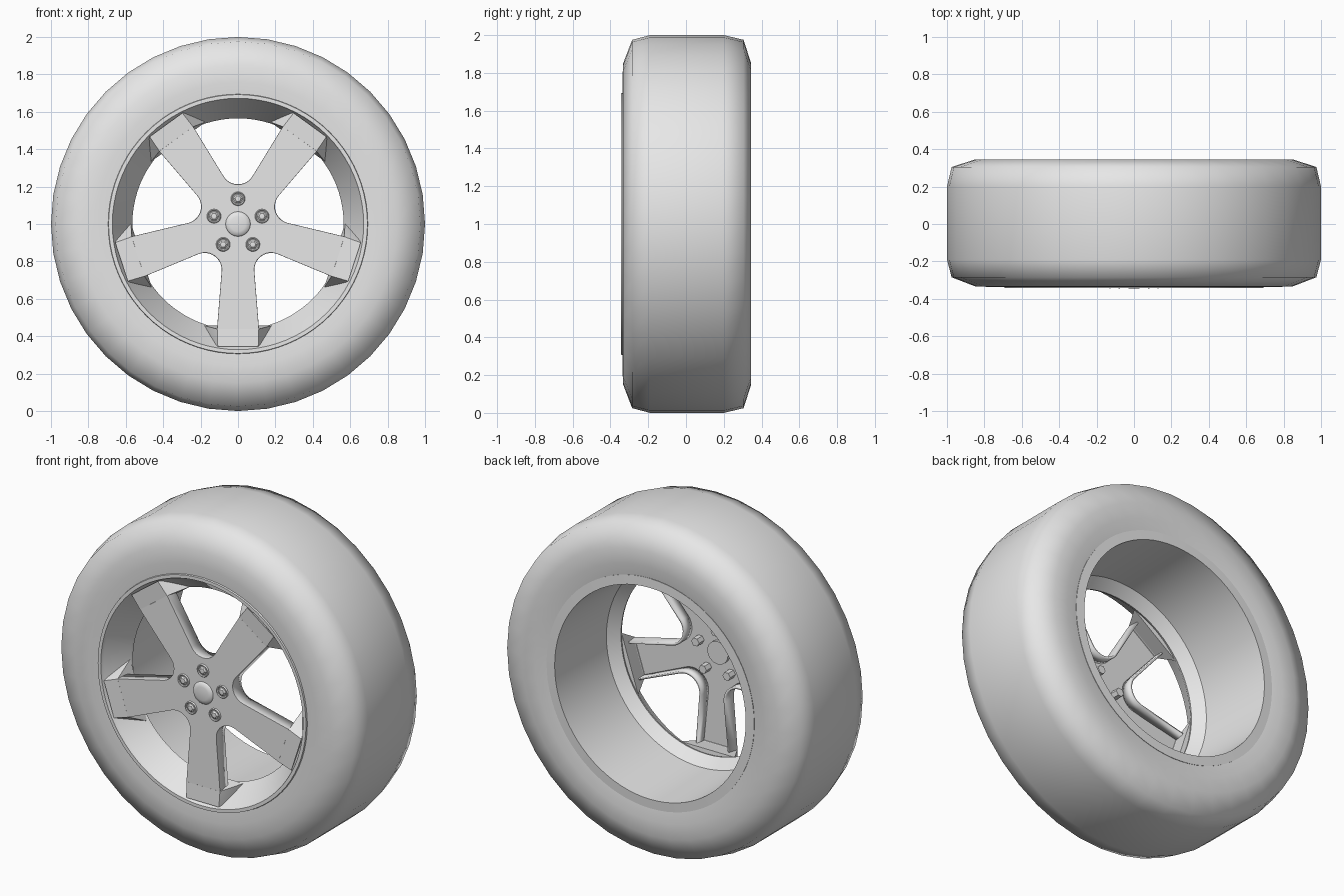
import bpy, bmesh
from math import cos, sin, pi, radians
from mathutils import Vector, Matrix

cube = bpy.data.objects.get("Cube")
if cube:
    bpy.data.objects.remove(cube, do_unlink=True)

grey = bpy.data.materials.new("plain_grey")
grey.use_nodes = True
grey.diffuse_color = (0.8, 0.8, 0.8, 1)
grey.node_tree.nodes["Principled BSDF"].inputs["Base Color"].default_value = (0.8, 0.8, 0.8, 1)

SPOKES = 5
STEP = 2 * pi / SPOKES
FACE_Y = -0.33   # front plane of the spokes


def polar(angle, r, u=0.0, y=0.0):
    """Point at radius r along a direction in the wheel plane, u sideways."""
    return Vector((r * cos(angle) - u * sin(angle), y, r * sin(angle) + u * cos(angle)))


def finish(name, bm, angle=30):
    bmesh.ops.recalc_face_normals(bm, faces=bm.faces)
    mesh = bpy.data.meshes.new(name)
    bm.to_mesh(mesh)
    bm.free()
    mesh.materials.append(grey)
    obj = bpy.data.objects.new(name, mesh)
    obj.location.z = 1
    bpy.context.collection.objects.link(obj)
    bpy.ops.object.select_all(action='DESELECT')
    obj.select_set(True)
    bpy.context.view_layer.objects.active = obj
    bpy.ops.object.shade_smooth_by_angle(angle=radians(angle))
    return obj


def lathe(bm, profile, steps, centre=Vector()):
    """Spin a closed (radius, y) profile around the wheel axis direction."""
    verts = [bm.verts.new(centre + Vector((r, y, 0))) for r, y in profile]
    edges = [bm.edges.new((v, verts[i - 1])) for i, v in enumerate(verts)]
    bmesh.ops.spin(bm, geom=verts + edges, cent=centre, axis=(0, 1, 0),
                   angle=2 * pi, steps=steps)
    bmesh.ops.remove_doubles(bm, verts=bm.verts, dist=1e-5)


# Tyre
bm = bmesh.new()
lathe(bm, [(0.69, -0.333), (0.76, -0.337), (0.85, -0.333), (0.975, -0.285), (1, -0.19),
           (1, 0.2), (0.975, 0.305), (0.85, 0.345), (0.76, 0.345), (0.69, 0.335)], 40)
finish("tyre", bm, 62)

# Rim: front lip, dished cone, rear ledge and deep barrel
bm = bmesh.new()
lathe(bm, [(0.695, -0.33), (0.692, -0.343), (0.672, -0.343), (0.665, -0.325), (0.57, -0.205),
           (0.565, -0.19), (0.62, -0.13), (0.635, 0.34), (0.69, 0.338), (0.685, 0.3),
           (0.685, -0.3)], 80)
finish("rim", bm)

# Spokes and hub: one star-shaped sheet with walls folded back along its outline
bm = bmesh.new()
outline = []
for k in range(SPOKES):
    a = pi / 2 + k * STEP
    outline.append(polar(a, 0.52, -0.24, FACE_Y))
    for i in range(13):
        t = radians(-31 - i * 118 / 12)
        outline.append(polar(a, 0.30 + 0.09 * sin(t), -0.09 * cos(t), FACE_Y))
    outline.append(polar(a, 0.52, 0.24, FACE_Y))
face = bm.faces.new([bm.verts.new(p) for p in outline])
face.normal_update()
if face.normal.y > 0:
    face.normal_flip()
# a narrow rounded edge, then the wall
edges = list(face.edges)
for depth, grow in ((0.008, 1.012), (0.07, 1.0)):
    new = bmesh.ops.extrude_edge_only(bm, edges=edges)["geom"]
    edges = [g for g in new if isinstance(g, bmesh.types.BMEdge)]
    for v in (g for g in new if isinstance(g, bmesh.types.BMVert)):
        v.co = Vector((v.co.x * grow, v.co.y + depth, v.co.z * grow))
star = finish("spokes", bm)
sheet = star.modifiers.new("sheet", 'SOLIDIFY')
sheet.thickness = 0.014
sheet.offset = -1

# Flared feet joining each spoke to the rim
bm = bmesh.new()
for k in range(SPOKES):
    a = -pi / 2 + k * STEP
    foot = []
    for s in (-1, 1):
        for u, r, y in ((0.111, 0.562, FACE_Y), (0.108, 0.655, -0.336),
                        (0.18, 0.543, -0.205), (0.17, 0.6, -0.2)):
            foot.append(bm.verts.new(polar(a, r, s * u, y)))
    bmesh.ops.convex_hull(bm, input=foot)
finish("spoke_feet", bm, 15)

# Centre cap
bm = bmesh.new()
lathe(bm, [(0, -0.345), (0.04, -0.343), (0.06, -0.338), (0.068, -0.328),
           (0.068, -0.3), (0, -0.3)], 32)
finish("centre_cap", bm, 40)

# Wheel nuts: raised collar with a domed six-sided nut passing through the sheet
collars, nuts = bmesh.new(), bmesh.new()
for k in range(SPOKES):
    c = polar(pi / 2 + k * STEP, 0.135)
    lathe(collars, [(0.038, -0.32), (0.038, -0.334), (0.034, -0.338),
                    (0.029, -0.334), (0.029, -0.32)], 20, c)
    lathe(nuts, [(0, -0.344), (0.016, -0.342), (0.026, -0.334),
                 (0.026, -0.27), (0, -0.27)], 6, c)
finish("nut_collars", collars, 50)
finish("wheel_nuts", nuts, 25)
